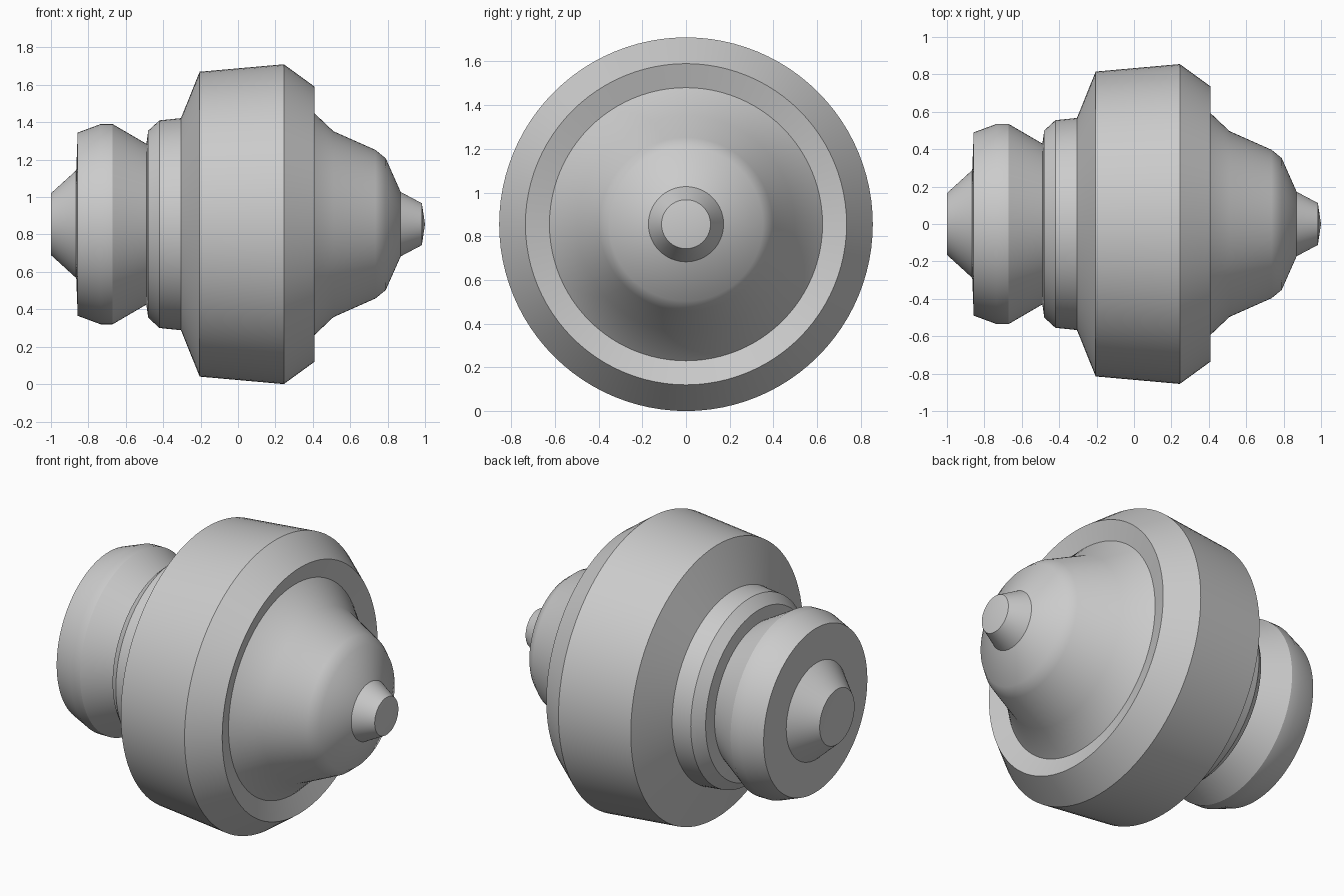
import bpy, bmesh, math

if "Cube" in bpy.data.objects:
    bpy.data.objects.remove(bpy.data.objects["Cube"])

AXIS_Z = 0.855
SEGMENTS = 96

# turned profile: (x along the axis, radius), from left end to right tip
PROFILE = [
    (-0.985, 0), (-1.0, 0.165), (-0.865, 0.288),                 # left stub
    (-0.857, 0.49), (-0.735, 0.535), (-0.67, 0.535), (-0.49, 0.43),  # left collar
    (-0.48, 0.50), (-0.42, 0.555), (-0.305, 0.567),              # neck ring
    (-0.205, 0.815), (0.245, 0.855), (0.41, 0.735),              # main drum
    (0.375, 0.625), (0.51, 0.497), (0.735, 0.397), (0.79, 0.352),  # inset nose cone
    (0.87, 0.172), (0.983, 0.112), (1.0, 0),                     # tip
]


def lathe_x(name, profile):
    bm = bmesh.new()
    verts = [bm.verts.new((x, 0, r)) for x, r in profile]
    edges = [bm.edges.new(pair) for pair in zip(verts, verts[1:])]
    bmesh.ops.spin(bm, geom=verts + edges, cent=(0, 0, 0), axis=(1, 0, 0),
                   angle=math.tau, steps=SEGMENTS, use_duplicate=False)
    bmesh.ops.remove_doubles(bm, verts=bm.verts, dist=0.0005)
    bmesh.ops.recalc_face_normals(bm, faces=bm.faces)
    mesh = bpy.data.meshes.new(name)
    bm.to_mesh(mesh)
    bm.free()
    obj = bpy.data.objects.new(name, mesh)
    bpy.context.collection.objects.link(obj)
    obj.location.z = AXIS_Z
    return obj


# whole turned body, smooth with crisp profile edges
body = lathe_x("turned_body", PROFILE)
bpy.context.view_layer.objects.active = body
body.select_set(True)
bpy.ops.object.shade_smooth_by_angle(angle=math.radians(30))
